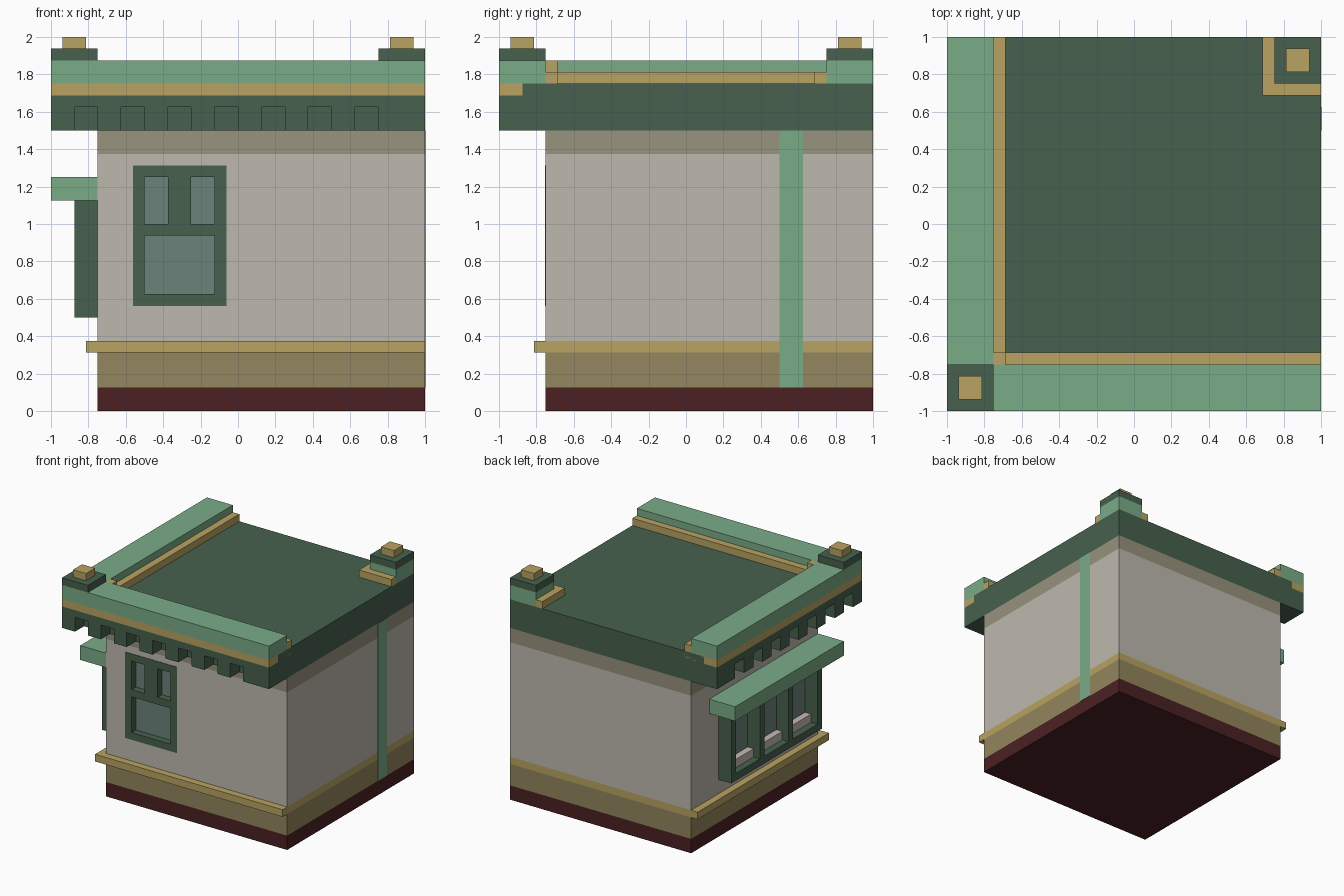
import bpy, bmesh

cube = bpy.data.objects.get("Cube")
if cube:
    bpy.data.objects.remove(cube, do_unlink=True)


def material(name, rgb):
    # 0-255 display colour to linear
    lin = [(c / 255 / 12.92) if c < 11 else ((c / 255 + 0.055) / 1.055) ** 2.4 for c in rgb]
    m = bpy.data.materials.new(name)
    m.use_nodes = True
    m.diffuse_color = (*lin, 1)
    bsdf = next(n for n in m.node_tree.nodes if n.type == 'BSDF_PRINCIPLED')
    bsdf.inputs["Base Color"].default_value = (*lin, 1)
    return m


RED = material("dark_red", (75, 33, 35))
OLIVE = material("olive", (147, 134, 93))
GOLD = material("gold", (185, 163, 98))
WALL = material("warm_grey", (190, 185, 175))
TAUPE = material("taupe", (151, 147, 126))
MINT = material("light_green", (122, 172, 136))
GREEN = material("dark_green", (71, 97, 77))
GLASS = material("glass_grey", (108, 130, 123))
SILL = material("pale_pink_grey", (197, 187, 182))


def boxes(name, mat, *spans):
    """One object from boxes, each given as (x0, x1, y0, y1, z0, z1)."""
    bm = bmesh.new()
    for x0, x1, y0, y1, z0, z1 in spans:
        vs = bmesh.ops.create_cube(bm, size=1)["verts"]
        for v in vs:
            v.co = (x0 + (v.co.x + 0.5) * (x1 - x0),
                    y0 + (v.co.y + 0.5) * (y1 - y0),
                    z0 + (v.co.z + 0.5) * (z1 - z0))
    me = bpy.data.meshes.new(name)
    bm.to_mesh(me)
    bm.free()
    me.materials.append(mat)
    ob = bpy.data.objects.new(name, me)
    bpy.context.collection.objects.link(ob)
    return ob


def swap(s):
    """Mirror a box across the diagonal x = y."""
    return (s[2], s[3], s[0], s[1], s[4], s[5])


U = 1 / 16          # basic module
W = -0.75           # front and side wall plane

# Wall bands
boxes("plinth", RED, (W, 1, W, 1, 0, 0.125))
boxes("lower_wall", OLIVE, (W, 1, W, 1, 0.125, 0.3125))
boxes("belt_course", GOLD, (W - U, 1, W - U, 1, 0.3125, 0.375))
boxes("upper_wall_band", TAUPE, (W, 1, W, 1, 1.375, 1.5))

# Main wall, with a shallow opening left for the front window
wx0, wx1, wz0, wz1 = -0.5625, -0.0625, 0.5625, 1.3125
boxes("main_wall", WALL,
      (W, 1, W + U, 1, 0.375, 1.375),
      (W, wx0, W, W + U, 0.375, 1.375),
      (wx1, 1, W, W + U, 0.375, 1.375),
      (wx0, wx1, W, W + U, 0.375, wz0),
      (wx0, wx1, W, W + U, wz1, 1.375))

# Front window: frame bars and recessed panes
fy0, fy1 = W - 0.004, W + U
boxes("front_window_frame", GREEN,
      (wx0, wx0 + U, fy0, fy1, wz0, wz1),
      (wx1 - U, wx1, fy0, fy1, wz0, wz1),
      (wx0 + U, wx1 - U, fy0, fy1, wz0, wz0 + U),
      (wx0 + U, wx1 - U, fy0, fy1, wz1 - U, wz1),
      (wx0 + U, wx1 - U, fy0, fy1, 0.9375, 1.0),
      (-0.375, -0.25, fy0, fy1, 1.0, wz1 - U))
boxes("front_window_glass", GLASS, (wx0 + U, wx1 - U, fy1 - 0.006, fy1 + 0.002, wz0 + U, wz1 - U))

# Side bay window: three openings under a canopy
bx, bh = W - 0.125, 0.625
ow = (2 * bh - 4 * U) / 3
posts = [(bx, W, -bh + i * (ow + U), -bh + i * (ow + U) + U, 0.5, 1.125) for i in range(4)]
rails = [(bx, W, -bh, bh, 0.5, 0.5625), (bx, W, -bh, bh, 1.0625, 1.125)]
boxes("bay_window_frame", GREEN, *posts, *rails)
boxes("bay_window_glass", GLASS, (W - 0.006, W + 0.002, -bh + U, bh - U, 0.5625, 1.0625))
boxes("bay_window_sills", SILL,
      *[(W - U, W, p[3], p[3] + ow, 0.5625, 0.635) for p in posts[:3]])
boxes("bay_canopy", MINT, (-1, W, W, 0.75, 1.125, 1.25))

# Downpipe strip on the right wall
boxes("downpipe", MINT, (0.998, 1.003, 0.5, 0.625, 0.125, 1.5))

# Cornice, roof deck and dentils
boxes("roof_deck", GREEN, (-0.875, 1, -0.875, 1, 1.5, 1.75))
boxes("cornice", GREEN, (-1, 1, -1, 1, 1.625, 1.6875))
teeth = [(-1 + 0.25 * i, -0.875 + 0.25 * i, -1, -0.875, 1.5, 1.625) for i in range(7)]
teeth.append((0.75, 1, -1, -0.875, 1.5, 1.625))
boxes("dentils", GREEN, *teeth, *[swap(t) for t in teeth[1:]])

# Gold moulding below and behind the parapet
low = (-1, 1, -1, W + U, 1.6875, 1.752)
inner = (W + U, 1, W, W + U, 1.75, 1.8125)
boxes("parapet_moulding", GOLD, low, swap(low), inner, swap(inner),
      (W, W + U, W, W + U, 1.75, 1.875))

# Parapet along the front and the side
boxes("parapet", MINT, (-1, 1, -1, W, 1.75, 1.875), (-1, W, W, 1, 1.75, 1.875))

# Rear corner pedestal with its moulding
boxes("rear_pedestal", MINT, (0.75, 1, 0.75, 1, 1.75, 1.875))
boxes("rear_pedestal_moulding", GOLD,
      (0.6875, 1, 0.6875, 0.75, 1.75, 1.8125),
      (0.6875, 0.75, 0.75, 1, 1.75, 1.8125))

# Corner caps and finials
for label, c in (("front", -0.875), ("rear", 0.875)):
    boxes(label + "_corner_cap", GREEN, (c - 0.125, c + 0.125, c - 0.125, c + 0.125, 1.875, 1.9375))
    boxes(label + "_finial", GOLD, (c - U, c + U, c - U, c + U, 1.9375, 2.0))
